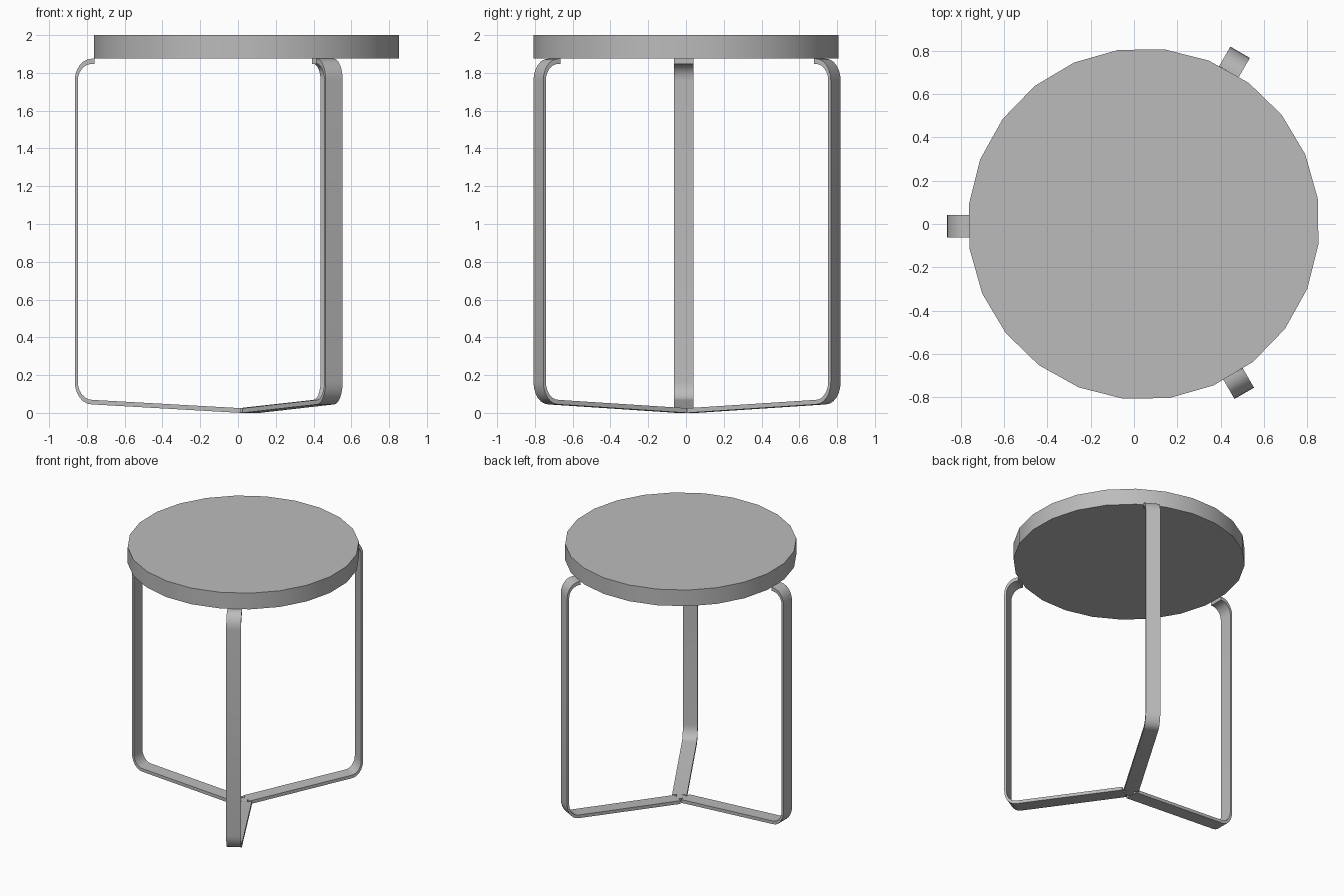
import bpy, bmesh
from math import sin, cos, pi, radians
from mathutils import Matrix, Vector

if "Cube" in bpy.data.objects:
    bpy.data.objects.remove(bpy.data.objects["Cube"], do_unlink=True)

grey = bpy.data.materials.new("plain grey")
grey.use_nodes = True
GREY = (0.5, 0.5, 0.5, 1)
grey.diffuse_color = GREY
grey.node_tree.nodes["Principled BSDF"].inputs["Base Color"].default_value = GREY

CENTRE = Vector((0.045, 0, 0))
WIDTH = 0.104


def finish(bm, name):
    bmesh.ops.recalc_face_normals(bm, faces=bm.faces)
    mesh = bpy.data.meshes.new(name)
    bm.to_mesh(mesh)
    bm.free()
    obj = bpy.data.objects.new(name, mesh)
    bpy.context.collection.objects.link(obj)
    mesh.materials.append(grey)
    bpy.ops.object.select_all(action='DESELECT')
    obj.select_set(True)
    bpy.context.view_layer.objects.active = obj
    bpy.ops.object.shade_smooth_by_angle(angle=radians(35))
    return obj


def disc(name, sides, radius, low, high, turn):
    bm = bmesh.new()
    place = Matrix.Translation(CENTRE + Vector((0, 0, (low + high) / 2)))
    bmesh.ops.create_cone(bm, cap_ends=True, segments=sides, radius1=radius,
                          radius2=radius, depth=high - low,
                          matrix=place @ Matrix.Rotation(turn, 4, 'Z'))
    return finish(bm, name)


def side_line(reach, bend, floor, hub_floor, top):
    """One face of the bent strip, from the hub out, up and back in."""
    steps = 6
    low, high = 0.165, 1.76
    line = [(0.03, hub_floor)]
    for i in range(steps + 1):
        a = pi / 2 * i / steps
        line.append((reach - bend + bend * sin(a), low - (low - floor) * cos(a)))
    for i in range(steps + 1):
        a = pi / 2 * i / steps
        line.append((reach - bend + bend * cos(a), high + (top - high) * sin(a)))
    line.append((0.805, top))
    return line


def leg(name, angle):
    outer = side_line(0.909, 0.09, 0.045, 0.0, 1.875)
    inner = side_line(0.893, 0.076, 0.069, 0.025, 1.848)
    bm = bmesh.new()
    place = Matrix.Translation(CENTRE) @ Matrix.Rotation(angle, 4, 'Z')
    rings = []
    for (ro, zo), (ri, zi) in zip(outer, inner):
        corners = [(ro, -1, zo), (ro, 1, zo), (ri, 1, zi), (ri, -1, zi)]
        rings.append([bm.verts.new(place @ Vector((r, s * WIDTH / 2 + 0.011, z)))
                      for r, s, z in corners])
    for a, b in zip(rings, rings[1:]):
        for k in range(4):
            n = (k + 1) % 4
            bm.faces.new((a[k], a[n], b[n], b[k]))
    bm.faces.new(rings[0])
    bm.faces.new(rings[-1])
    return finish(bm, name)


# Round seat
disc("seat", 24, 0.812, 1.875, 2.0, radians(8.4))

# Three bent strip legs meeting at a small hub
for name, angle in (("right_leg", 180), ("back_left_leg", 60), ("front_left_leg", -60)):
    leg(name, radians(angle))
disc("leg_hub", 3, 0.06, 0.002, 0.025, 0)
